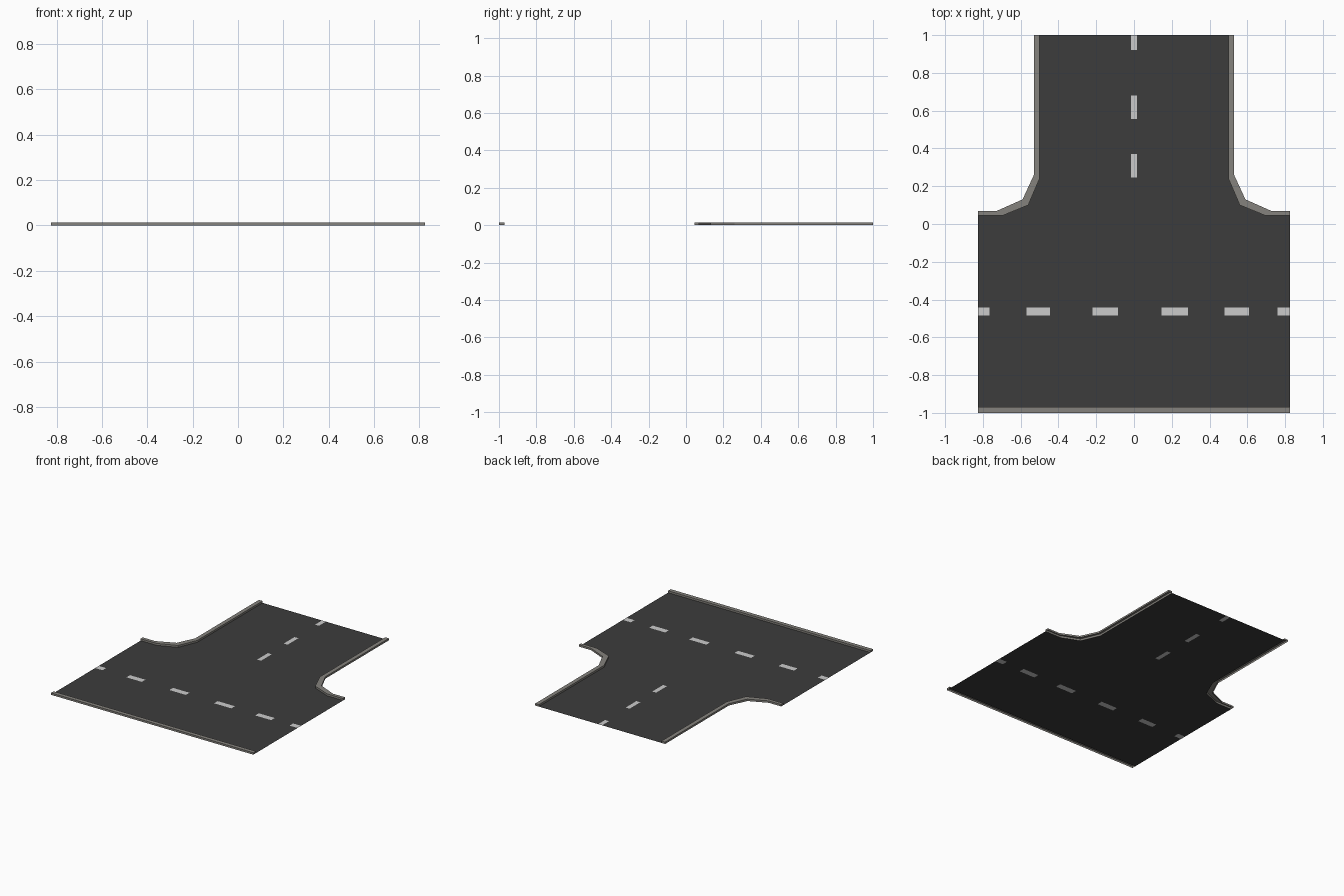
import bpy, bmesh

if "Cube" in bpy.data.objects:
    bpy.data.objects.remove(bpy.data.objects["Cube"])

H = 0.014  # kerb height


def material(name, rgb):
    m = bpy.data.materials.new(name)
    m.diffuse_color = (*rgb, 1)
    m.use_nodes = True
    m.node_tree.nodes["Principled BSDF"].inputs["Base Color"].default_value = m.diffuse_color
    return m


asphalt = material("asphalt", (0.045, 0.045, 0.045))
paint = material("lane paint", (0.60, 0.60, 0.60))
concrete = material("kerb concrete", (0.235, 0.225, 0.205))


def finish(name, bm, mats):
    mesh = bpy.data.meshes.new(name)
    bm.to_mesh(mesh)
    bm.free()
    for m in mats:
        mesh.materials.append(m)
    ob = bpy.data.objects.new(name, mesh)
    bpy.context.collection.objects.link(ob)
    return ob


# Kerb edge lines on the right side, from the side road down to the main road
inner = [(0.50, 1.0), (0.50, 0.24), (0.56, 0.10), (0.695, 0.045), (0.825, 0.045)]
outer = [(0.53, 1.0), (0.53, 0.26), (0.59, 0.13), (0.725, 0.07), (0.825, 0.07)]

# Dashes as rectangles x0, x1, y0, y1
across = [(-0.825, -0.765), (-0.57, -0.445), (-0.22, -0.085),
          (0.145, 0.285), (0.48, 0.61), (0.76, 0.825)]
along = [(0.245, 0.37), (0.555, 0.68), (0.92, 1.0)]
dashes = [(a, b, -0.485, -0.443) for a, b in across]
dashes += [(-0.016, 0.016, a, b) for a, b in along]

# Road surface: mirrored rows, cut along the dash edges and painted
bm = bmesh.new()
rows = [(0.825, -0.97)] + inner[::-1]
for (xa, ya), (xb, yb) in zip(rows, rows[1:]):
    if yb > ya:
        bm.faces.new([bm.verts.new((x, y, 0)) for x, y in
                      ((-xa, ya), (xa, ya), (xb, yb), (-xb, yb))])
bmesh.ops.remove_doubles(bm, verts=bm.verts, dist=1e-5)


def cut(faces, co, no):
    geom = set(faces)
    for f in faces:
        geom.update(f.edges)
        geom.update(f.verts)
    bmesh.ops.bisect_plane(bm, geom=list(geom), plane_co=co, plane_no=no, dist=1e-6)


for x0, x1, y0, y1 in dashes:
    main = y1 < 0
    for co, no in (((0, y0, 0), (0, 1, 0)), ((0, y1, 0), (0, 1, 0)),
                   ((x0, 0, 0), (1, 0, 0)), ((x1, 0, 0), (1, 0, 0))):
        part = [f for f in bm.faces
                if (f.calc_center_median().y < 0.04) == main]
        cut(part, co, no)
for f in bm.faces:
    c = f.calc_center_bounds()
    f.material_index = int(any(a < c.x < b and d < c.y < e for a, b, d, e in dashes))
    if f.normal.z < 0:
        f.normal_flip()
finish("road_surface", bm, [asphalt, paint])


# Kerbs: inner wall, top and outer wall swept between two edge lines, open below
def kerb(name, inn, out):
    bm = bmesh.new()
    rings = [[bm.verts.new(p) for p in
              ((*a, 0), (*a, H), (*b, H), (*b, 0))] for a, b in zip(inn, out)]
    for r, s in zip(rings, rings[1:]):
        for i in range(3):
            bm.faces.new((r[i], r[i + 1], s[i + 1], s[i]))
    bm.faces.new(rings[0])
    bm.faces.new(rings[-1][::-1])
    bmesh.ops.recalc_face_normals(bm, faces=bm.faces)
    bm.normal_update()
    if any(f.normal.z < -0.9 for f in bm.faces):
        bmesh.ops.reverse_faces(bm, faces=bm.faces)
    finish(name, bm, [concrete])


for side, s in (("right", 1), ("left", -1)):
    kerb(f"corner_kerb_{side}", [(s * x, y) for x, y in inner],
         [(s * x, y) for x, y in outer])
kerb("front_kerb", [(-0.825, -0.97), (0.825, -0.97)], [(-0.825, -1), (0.825, -1)])
